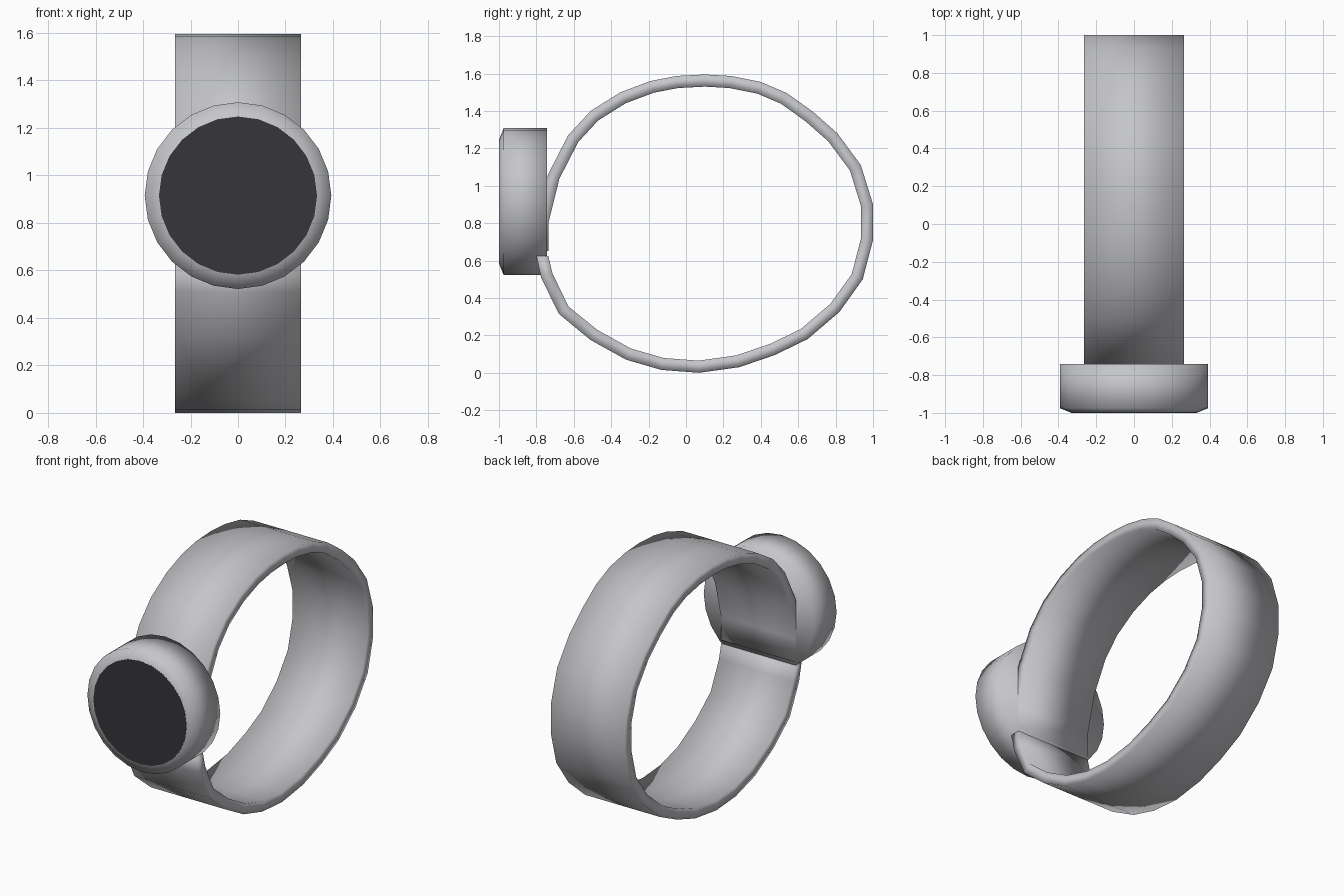
import bpy, bmesh, math
from mathutils import Vector

cube = bpy.data.objects.get("Cube")
if cube:
    bpy.data.objects.remove(cube, do_unlink=True)


def material(name, color):
    mat = bpy.data.materials.new(name)
    mat.use_nodes = True
    mat.diffuse_color = color
    mat.node_tree.nodes["Principled BSDF"].inputs["Base Color"].default_value = color
    return mat


def finish(bm, name, mat, smooth):
    bmesh.ops.recalc_face_normals(bm, faces=bm.faces)
    for f in bm.faces:
        f.smooth = smooth
    mesh = bpy.data.meshes.new(name)
    bm.to_mesh(mesh)
    bm.free()
    mesh.materials.append(mat)
    obj = bpy.data.objects.new(name, mesh)
    bpy.context.collection.objects.link(obj)
    return obj


def circle(bm, radius, y):
    angles = [2 * math.pi * i / SIDES for i in range(SIDES)]
    return [bm.verts.new((radius * math.sin(a), y, CENTER_Z + radius * math.cos(a)))
            for a in angles]


def bridge(bm, a, b):
    n = len(a)
    for i in range(n):
        j = (i + 1) % n
        bm.faces.new((a[i], a[j], b[j], b[i]))


grey = material("light grey", (0.56, 0.565, 0.59, 1))
dark = material("dark glass", (0.035, 0.035, 0.043, 1))
SIDES, CENTER_Z = 24, 0.915
HALF_WIDTH, THICKNESS = 0.265, 0.065

# Watch case: straight barrel with a chamfered front rim
bm = bmesh.new()
rings = [circle(bm, r, y) for r, y in ((0.393, -0.742), (0.393, -0.975), (0.333, -0.999))]
bridge(bm, rings[0], rings[1])
bridge(bm, rings[1], rings[2])
bm.faces.new(rings[0])
finish(bm, "watch_case", grey, True)

# Flat round screen
bm = bmesh.new()
front, back = circle(bm, 0.333, -1.0), circle(bm, 0.333, -0.997)
bridge(bm, front, back)
bm.faces.new(front)
bm.faces.new(back)
finish(bm, "screen", dark, False)

# Strap: outer (y, z) outline from the upper end, over the top, to the lower end
outline = [
    (-0.80, 0.65), (-0.80, 0.81), (-0.738, 1.06), (-0.63, 1.27), (-0.51, 1.40),
    (-0.35, 1.50), (-0.19, 1.56), (-0.05, 1.587), (0.10, 1.595), (0.24, 1.587),
    (0.40, 1.555), (0.54, 1.495), (0.68, 1.395), (0.81, 1.28), (0.935, 1.11),
    (1.0, 0.90), (1.0, 0.71), (0.945, 0.50), (0.82, 0.325), (0.65, 0.18),
    (0.475, 0.095), (0.285, 0.03), (0.07, 0.0), (-0.13, 0.015), (-0.32, 0.07),
    (-0.51, 0.175), (-0.68, 0.315), (-0.775, 0.51), (-0.80, 0.625)]
points = [Vector(p) for p in outline]
last = len(points) - 1
bm = bmesh.new()
sections = []
for i, p in enumerate(points):
    t = (points[min(i + 1, last)] - points[max(i - 1, 0)]).normalized()
    q = p + Vector((t.y, -t.x)) * THICKNESS
    if i in (0, last):
        q.y = p.y
    sections.append([bm.verts.new((x, v.x, v.y)) for x, v in (
        (-HALF_WIDTH, p), (HALF_WIDTH, p), (HALF_WIDTH, q), (-HALF_WIDTH, q))])
for a, b in zip(sections, sections[1:]):
    bridge(bm, a, b)
bm.faces.new(sections[0])
bm.faces.new(sections[-1])
finish(bm, "strap", grey, True)
